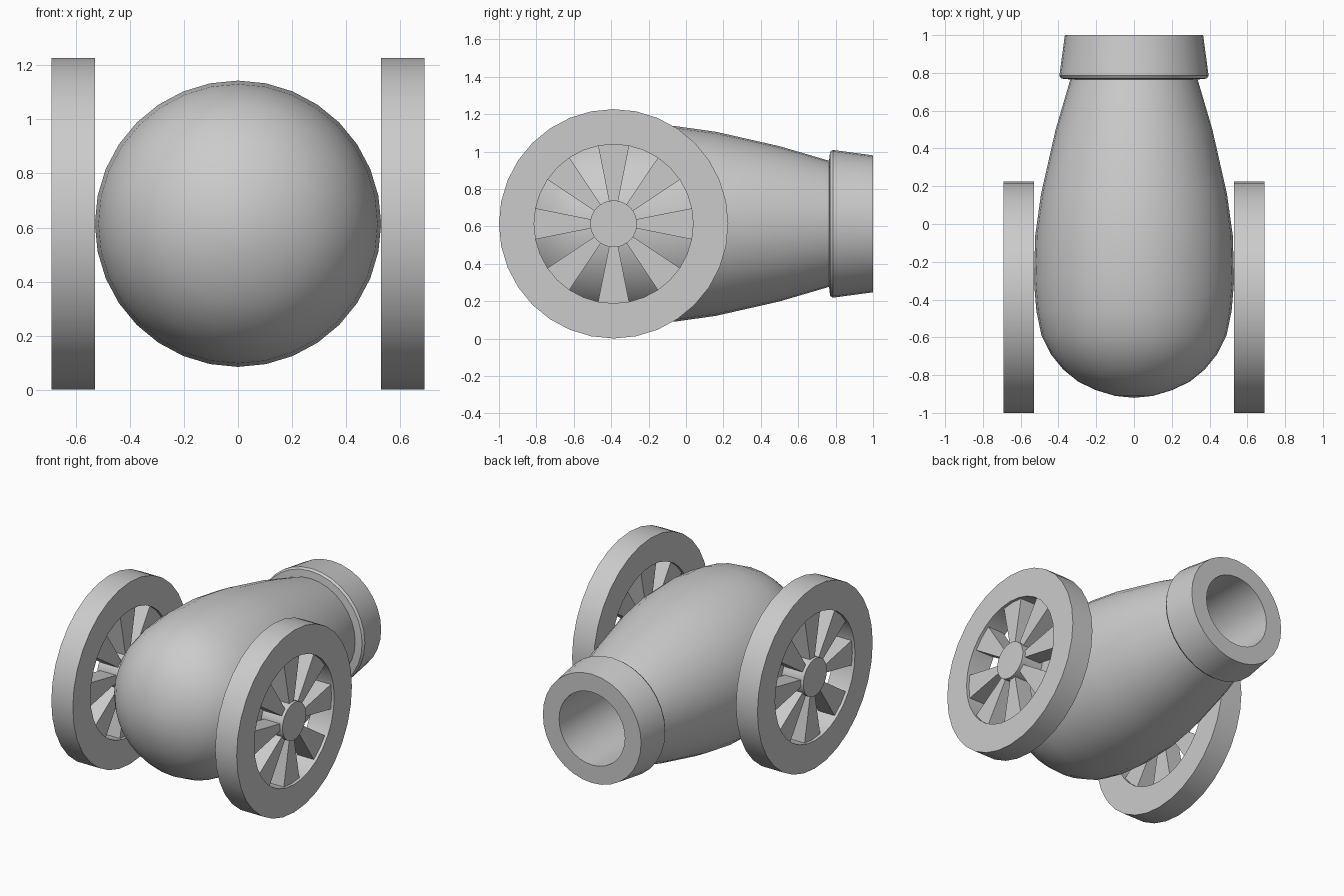
import bpy, bmesh, math
from mathutils import Matrix

if "Cube" in bpy.data.objects:
    bpy.data.objects.remove(bpy.data.objects["Cube"])

SEG = 32
CZ = 0.614          # height of barrel and axle
WY = -0.387         # wheel centre along y


def finish(name, bm, matrix):
    bmesh.ops.remove_doubles(bm, verts=bm.verts, dist=1e-5)
    bmesh.ops.recalc_face_normals(bm, faces=bm.faces)
    me = bpy.data.meshes.new(name)
    bm.to_mesh(me)
    bm.free()
    me.transform(matrix)
    ob = bpy.data.objects.new(name, me)
    bpy.context.collection.objects.link(ob)
    bpy.ops.object.select_all(action='DESELECT')
    ob.select_set(True)
    bpy.context.view_layer.objects.active = ob
    bpy.ops.object.shade_smooth_by_angle(angle=math.radians(35))
    return ob


def lathe(name, profile, matrix, closed=False, seg=SEG):
    """Spin (radius, height) points around local z."""
    bm = bmesh.new()
    vs = [bm.verts.new((r, 0, h)) for r, h in profile]
    edges = [bm.edges.new(p) for p in zip(vs, vs[1:])]
    if closed:
        edges.append(bm.edges.new((vs[-1], vs[0])))
    bmesh.ops.spin(bm, geom=vs + edges, cent=(0, 0, 0), axis=(0, 0, 1),
                   angle=math.tau, steps=seg, use_duplicate=False)
    return finish(name, bm, matrix)


# Barrel: rounded breech, tapering body, flared muzzle ring and bore
along_y = Matrix.Translation((0, 0, CZ)) @ Matrix.Rotation(-math.pi / 2, 4, 'X')
lathe("barrel", [
    (0, -0.92), (0.10, -0.91), (0.20, -0.88), (0.295, -0.835), (0.375, -0.77),
    (0.44, -0.69), (0.49, -0.59), (0.517, -0.46), (0.53, -0.30), (0.523, -0.06),
    (0.492, 0.16), (0.415, 0.50), (0.337, 0.765), (0.385, 0.77), (0.395, 0.785),
    (0.366, 1.0), (0.245, 1.0), (0.245, 0.35), (0, 0.35)], along_y)

# Wheels: rim, recessed spokes and hub on each side
for side, label in ((1, "right"), (-1, "left")):
    m = (Matrix.Translation((side * 0.61, WY, CZ))
         @ Matrix.Rotation(side * math.pi / 2, 4, 'Y'))
    lathe(label + "_wheel_rim", [(0.425, -0.08), (0.613, -0.08),
                                 (0.613, 0.08), (0.425, 0.08)], m, closed=True)
    lathe(label + "_wheel_hub", [(0, -0.08), (0.125, -0.08),
                                 (0.125, 0.08), (0, 0.08)], m)
    bm = bmesh.new()
    half = math.pi / 16
    for i in range(8):
        a = i * math.pi / 4
        pts = [(0.12, a - half), (0.43, a - half), (0.434, a),
               (0.43, a + half), (0.12, a + half)]
        f = bm.faces.new([bm.verts.new((r * math.cos(t), r * math.sin(t), -0.06))
                          for r, t in pts])
        ext = bmesh.ops.extrude_face_region(bm, geom=[f], use_keep_orig=True)
        bmesh.ops.translate(bm, vec=(0, 0, 0.12), verts=[
            v for v in ext["geom"] if isinstance(v, bmesh.types.BMVert)])
    finish(label + "_wheel_spokes", bm, m)
